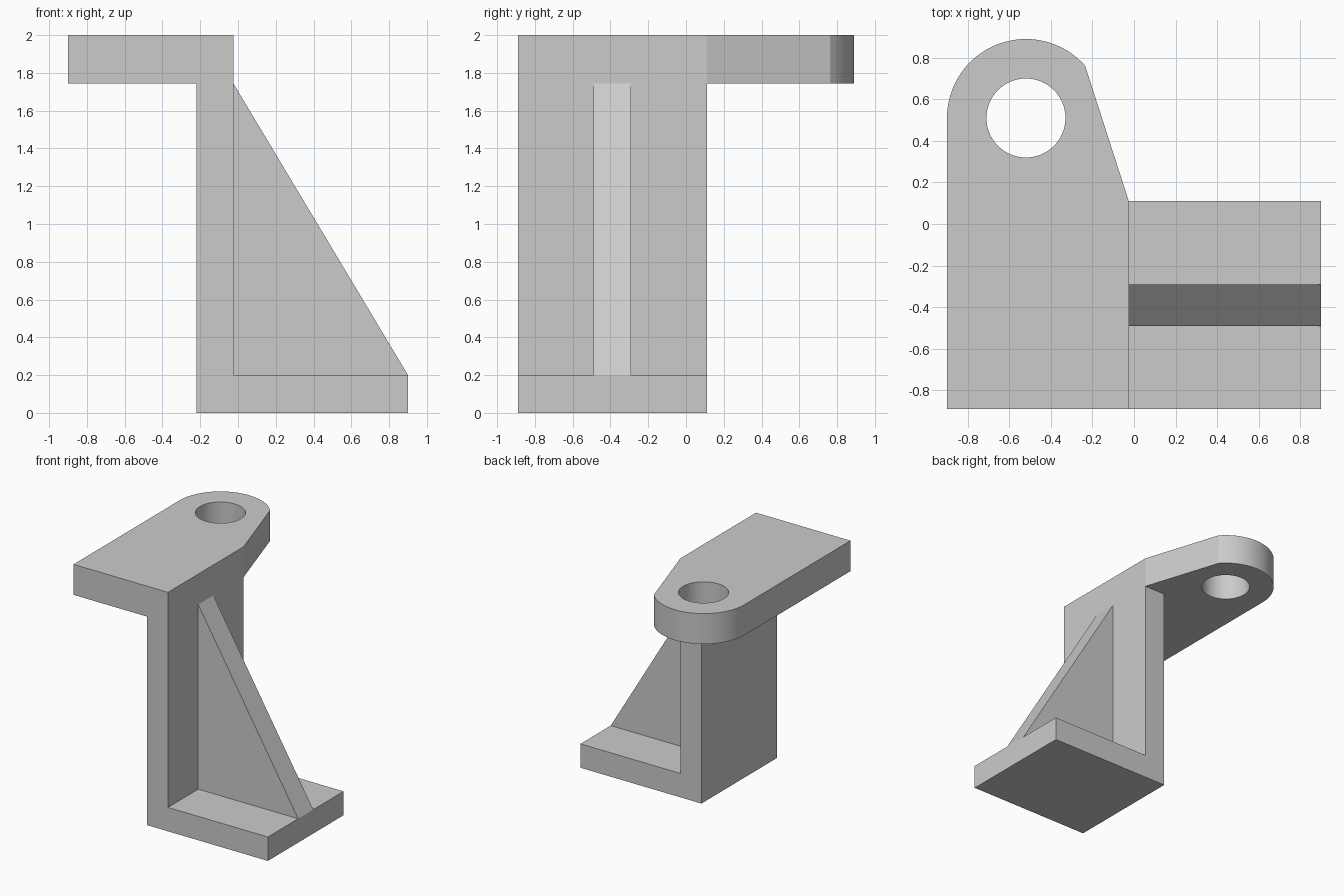
import bpy, bmesh
from math import sin, cos, pi, radians
from mathutils import Vector

if "Cube" in bpy.data.objects:
    bpy.data.objects.remove(bpy.data.objects["Cube"])

FRONT, BACK = -0.89, 0.11        # depth of the upright and foot
FACE, TIP = -0.025, 0.90         # right face of the upright, end of the foot
EYE, R_OUT, R_HOLE = (-0.52, 0.51), 0.38, 0.19


def prism(name, points, offset):
    """Extrude a closed outline of 3D points along an offset."""
    bm = bmesh.new()
    face = bm.faces.new([bm.verts.new(p) for p in points])
    ext = bmesh.ops.extrude_face_region(bm, geom=[face], use_keep_orig=True)
    moved = [v for v in ext["geom"] if isinstance(v, bmesh.types.BMVert)]
    bmesh.ops.translate(bm, verts=moved, vec=Vector(offset))
    bmesh.ops.recalc_face_normals(bm, faces=bm.faces)
    mesh = bpy.data.meshes.new(name)
    bm.to_mesh(mesh)
    bm.free()
    obj = bpy.data.objects.new(name, mesh)
    bpy.context.collection.objects.link(obj)
    return obj


def arc(r, start, end, n):
    """Points on a circle around the eye of the top plate."""
    return [(EYE[0] + r * cos(start + (end - start) * i / n),
             EYE[1] + r * sin(start + (end - start) * i / n)) for i in range(n + 1)]


def combine(target, tool, operation):
    """Apply a boolean and remove the tool object."""
    bpy.context.view_layer.objects.active = target
    mod = target.modifiers.new(operation, 'BOOLEAN')
    mod.operation, mod.solver, mod.object = operation, 'EXACT', tool
    bpy.ops.object.modifier_apply(modifier=mod.name)
    bpy.data.objects.remove(tool)


# L-shaped upright and foot
profile = [(-0.22, 0), (TIP, 0), (TIP, 0.2), (FACE, 0.2), (FACE, 2), (-0.22, 2)]
bracket = prism("bracket", [(x, FRONT, z) for x, z in profile], (0, BACK - FRONT, 0))

# Top plate with rounded eye
outline = [(-0.90, FRONT), (FACE, FRONT), (FACE, BACK)]
outline += arc(R_OUT, radians(41.5), pi, 40)
plate = prism("top_plate", [(x, y, 1.745) for x, y in outline], (0, 0, 0.255))
combine(bracket, plate, 'UNION')

# Triangular rib
rib_profile = [(FACE, 0.2), (TIP, 0.2), (FACE, 1.745)]
rib = prism("rib", [(x, -0.49, z) for x, z in rib_profile], (0, 0.2, 0))
combine(bracket, rib, 'UNION')

# Through hole in the plate
circle = arc(R_HOLE, 0, 2 * pi, 64)[:-1]
hole = prism("hole_cutter", [(x, y, 1.6) for x, y in circle], (0, 0, 0.6))
combine(bracket, hole, 'DIFFERENCE')

# Smooth only the curved walls
bpy.ops.object.select_all(action='DESELECT')
bracket.select_set(True)
bpy.context.view_layer.objects.active = bracket
bpy.ops.object.shade_smooth_by_angle(angle=radians(15))
